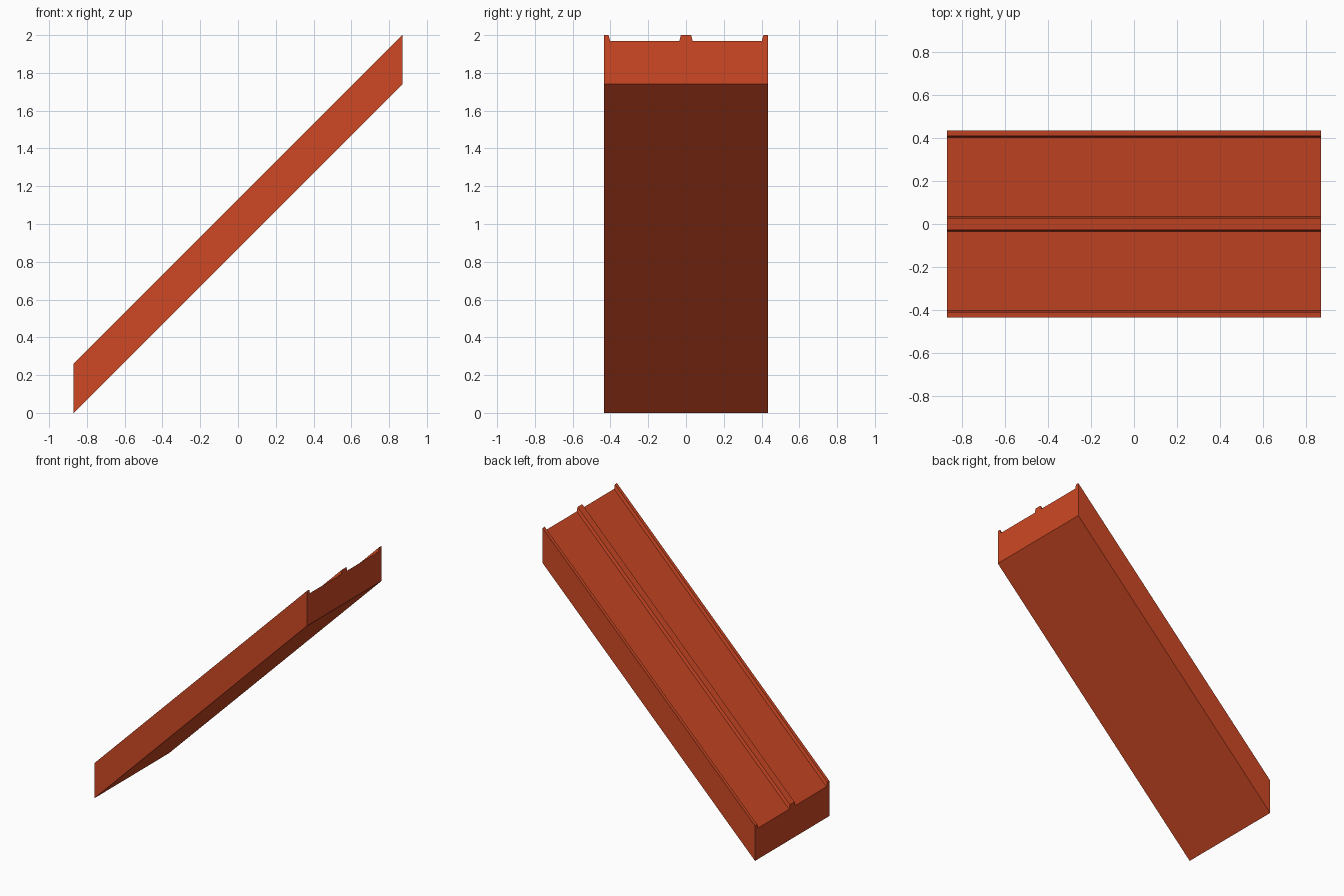
import bpy
import bmesh
from mathutils import Vector

cube = bpy.data.objects.get("Cube")
if cube:
    bpy.data.objects.remove(cube, do_unlink=True)

# Overall sizes
HALF_LEN, HALF_WID = 0.87, 0.435
RISE, FLOOR, RIDGE = 1.74, 0.23, 0.26

# Single terracotta colour
mat = bpy.data.materials.new("orange_red")
mat.use_nodes = True
colour = (0.62, 0.065, 0.018, 1)
mat.diffuse_color = colour
mat.node_tree.nodes["Principled BSDF"].inputs["Base Color"].default_value = colour

# Half cross-section: outer wall, edge lip, channel floor, centre ridge
half = [(HALF_WID, 0), (HALF_WID, RIDGE), (0.41, RIDGE), (0.402, FLOOR),
        (0.035, FLOOR), (0.027, RIDGE)]
profile = half + [(-y, z) for y, z in reversed(half)]

# Sweep the section along the slope, keeping both ends vertical
bm = bmesh.new()
section = bm.faces.new([bm.verts.new((-HALF_LEN, y, z)) for y, z in profile])
swept = bmesh.ops.extrude_face_region(bm, geom=[section], use_keep_orig=True)
end_verts = [g for g in swept["geom"] if isinstance(g, bmesh.types.BMVert)]
bmesh.ops.translate(bm, verts=end_verts, vec=Vector((2 * HALF_LEN, 0, RISE)))
bmesh.ops.recalc_face_normals(bm, faces=bm.faces)

mesh = bpy.data.meshes.new("sloped_ramp")
bm.to_mesh(mesh)
bm.free()
mesh.materials.append(mat)
ramp = bpy.data.objects.new("sloped_ramp", mesh)
bpy.context.scene.collection.objects.link(ramp)
